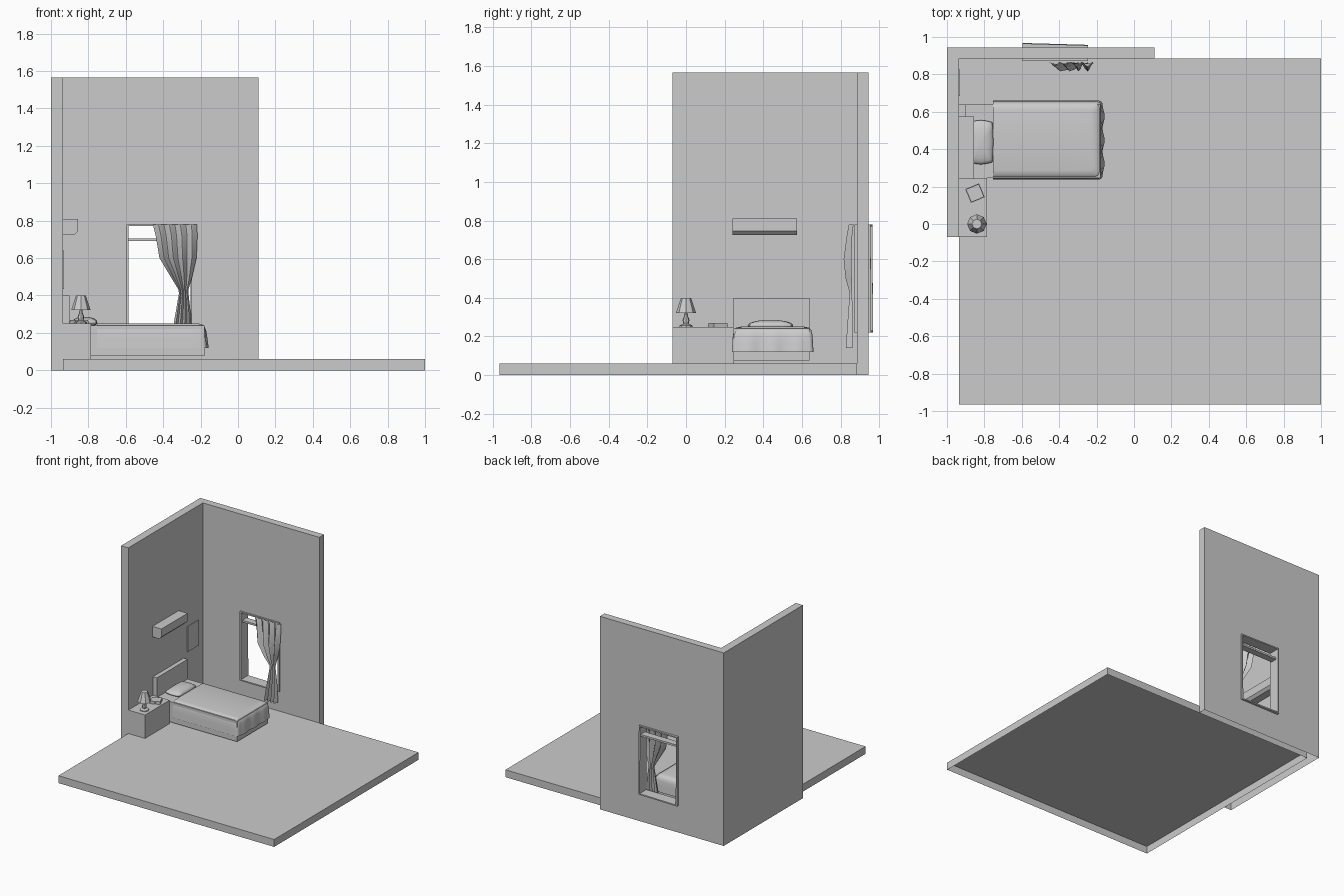
import bpy, bmesh, math
from mathutils import Matrix, Vector

if "Cube" in bpy.data.objects:
    bpy.data.objects.remove(bpy.data.objects["Cube"], do_unlink=True)

GREY = (0.6, 0.6, 0.6, 1)
mat = bpy.data.materials.new("plain_grey")
mat.use_nodes = True
mat.diffuse_color = GREY
mat.node_tree.nodes["Principled BSDF"].inputs["Base Color"].default_value = GREY


def finish(bm, name, smooth=None):
    mesh = bpy.data.meshes.new(name)
    bm.to_mesh(mesh)
    bm.free()
    mesh.materials.append(mat)
    ob = bpy.data.objects.new(name, mesh)
    bpy.context.collection.objects.link(ob)
    if smooth:
        bpy.ops.object.select_all(action='DESELECT')
        ob.select_set(True)
        bpy.context.view_layer.objects.active = ob
        bpy.ops.object.shade_smooth_by_angle(angle=math.radians(smooth))
    return ob


def add_box(bm, lo, hi):
    lo, hi = Vector(lo), Vector(hi)
    m = Matrix.Translation((lo + hi) / 2) @ Matrix.Diagonal((*(hi - lo), 1))
    return bmesh.ops.create_cube(bm, size=1, matrix=m)["verts"]


def box(name, lo, hi):
    bm = bmesh.new()
    add_box(bm, lo, hi)
    return finish(bm, name)


def prism(points, offset):
    """Closed prism from an outline swept along an offset."""
    bm = bmesh.new()
    face = bm.faces.new([bm.verts.new(p) for p in points])
    new = bmesh.ops.extrude_face_region(bm, geom=[face], use_keep_orig=True)
    verts = [g for g in new["geom"] if isinstance(g, bmesh.types.BMVert)]
    bmesh.ops.translate(bm, verts=verts, vec=offset)
    bmesh.ops.recalc_face_normals(bm, faces=bm.faces)
    return bm


def open_bottom(bm):
    under = [f for f in bm.faces if all(v.co.z < 0.001 for v in f.verts)]
    bmesh.ops.delete(bm, geom=under, context='FACES')


def loft(bm, rows, closed=False):
    """Skin between rows of points, returning the vertex rows."""
    grid = [[bm.verts.new(p) for p in row] for row in rows]
    n = len(rows[0])
    for a, b in zip(grid, grid[1:]):
        for i in range(n if closed else n - 1):
            j = (i + 1) % n
            bm.faces.new((a[i], a[j], b[j], b[i]))
    return grid


# Floor slab, hollow underneath
bm = bmesh.new()
add_box(bm, (-0.935, -0.965, 0), (1, 0.885, 0.06))
open_bottom(bm)
finish(bm, "floor")

# L-shaped walls with a window opening
WX0, WX1, WZ0, WZ1 = -0.595, -0.245, 0.22, 0.78
outline = [(-1, -0.07), (-0.935, -0.07), (-0.935, 0.885), (0.11, 0.885), (0.11, 0.945), (-1, 0.945)]
bm = prism([(x, y, 0) for x, y in outline], (0, 0, 1.565))
open_bottom(bm)
for axis, pos in (((1, 0, 0), WX0), ((1, 0, 0), WX1), ((0, 0, 1), WZ0), ((0, 0, 1), WZ1)):
    bmesh.ops.bisect_plane(bm, geom=bm.verts[:] + bm.edges[:] + bm.faces[:],
                           plane_co=Vector(axis) * pos, plane_no=axis)
hole = []
for f in bm.faces:
    c = f.calc_center_median()
    if WX0 < c.x < WX1 and WZ0 < c.z < WZ1 and c.y > 0.88:
        hole.append(f)
bmesh.ops.delete(bm, geom=hole, context='FACES')
finish(bm, "walls")

# Window frame, its outer edge slightly skewed
bm = bmesh.new()
T = 0.01
for x0, x1, z0, z1 in ((WX0, WX0 + T, WZ0, WZ1), (WX1 - T, WX1, WZ0, WZ1),
                       (WX0, WX1, WZ0, WZ0 + T), (WX0, WX1, WZ1 - T, WZ1)):
    add_box(bm, (x0, 0.872, z0), (x1, 0.955, z1))
for v in bm.verts:
    if v.co.y > 0.9:
        v.co.y += 0.01 * (WX1 - v.co.x) / (WX1 - WX0) + 0.005 * (WZ1 - v.co.z)
finish(bm, "window_frame")
box("window_crossbar", (WX0 + T, 0.89, 0.69), (WX1 - T, 0.945, 0.705))

# Curtain gathered by a tie: height, left, right, centre depth, fold depth
bm = bmesh.new()
rows = []
for z, x0, x1, y, amp in ((0.78, -0.455, -0.22, 0.855, 0.012), (0.72, -0.44, -0.217, 0.846, 0.014),
                          (0.6, -0.42, -0.222, 0.836, 0.02), (0.5, -0.36, -0.245, 0.842, 0.016),
                          (0.43, -0.318, -0.265, 0.853, 0.007), (0.41, -0.316, -0.265, 0.853, 0.007),
                          (0.3, -0.335, -0.252, 0.85, 0.012), (0.14, -0.362, -0.245, 0.845, 0.018)):
    rows.append([(x0 + (x1 - x0) * i / 24, y + amp * math.cos(i * math.pi / 3), z) for i in range(25)])
loft(bm, rows)
finish(bm, "curtain", 60)

# Wall shelf with a chamfered lower edge, and a picture panel
profile = [(-0.935, 0.725), (-0.875, 0.725), (-0.855, 0.745), (-0.855, 0.81), (-0.935, 0.81)]
finish(prism([(x, 0.24, z) for x, z in profile], (0, 0.335, 0)), "wall_shelf")
box("wall_picture", (-0.935, 0.685, 0.435), (-0.929, 0.825, 0.64))

# Bed
box("headboard", (-0.935, 0.245, 0.075), (-0.9, 0.64, 0.4))
box("bed_base", (-0.9, 0.245, 0.075), (-0.18, 0.64, 0.24))

# Blanket: U-shaped outlines stacked from hem to top
bm = bmesh.new()
rows = []
for inset, z, wave in ((0, 0.12, 0.011), (0.003, 0.17, 0.008), (0.006, 0.21, 0.004),
                       (0.012, 0.235, 0.001), (0.024, 0.246, 0), (0.05, 0.251, 0)):
    x1, y0, y1, r = -0.168 - inset, 0.237 + inset, 0.66 - inset, 0.022
    row = [(-0.755 + (x1 - r + 0.755) * i / 8, y0, z) for i in range(8)]
    for i in range(5):
        a = math.pi / 8 * i
        row.append((x1 - r + r * math.sin(a), y0 + r - r * math.cos(a), z))
    half = [(x, y0 + y1 - y, z) for x, y, z in reversed(row)]
    for i in range(1, 24):
        t = i / 24
        row.append((x1 + wave * math.sin(3 * math.pi * t) ** 2, y0 + r + (y1 - y0 - 2 * r) * t, z))
    rows.append(row + half)
grid = loft(bm, rows)
bm.faces.new(grid[-1])
bm.faces.new([r[0] for r in grid] + [r[-1] for r in reversed(grid)])
bmesh.ops.recalc_face_normals(bm, faces=bm.faces)
finish(bm, "blanket", 50)

# Pillow: a cushion swollen in the middle
bm = bmesh.new()
bmesh.ops.create_uvsphere(bm, u_segments=24, v_segments=12, radius=1)
for v in bm.verts:
    x, y, z = v.co
    k = 1 / max(abs(x), abs(y), 0.001) * math.hypot(x, y) if math.hypot(x, y) > 0.01 else 1
    k = 1 + (k - 1) * 0.7
    v.co = (-0.82 + 0.068 * x * k, 0.437 + 0.118 * y * k, 0.257 + 0.029 * z)
finish(bm, "pillow", 60)

# Nightstand with lamp and book
box("nightstand", (-0.935, -0.07, 0.06), (-0.785, 0.245, 0.25))


def lathe(name, profile, sides=8):
    bm = bmesh.new()
    rows = [[(-0.84 + r * math.cos(2 * math.pi * i / sides), r * math.sin(2 * math.pi * i / sides), z)
             for i in range(sides)] for r, z in profile]
    grid = loft(bm, rows, closed=True)
    bm.faces.new(grid[0])
    bm.faces.new(grid[-1])
    bmesh.ops.recalc_face_normals(bm, faces=bm.faces)
    finish(bm, name, 40)


lathe("lamp_base", [(0.034, 0.25), (0.034, 0.257), (0.014, 0.265), (0.018, 0.285), (0.01, 0.305), (0.007, 0.33)])
lathe("lamp_shade", [(0.052, 0.322), (0.026, 0.4)])

bm = bmesh.new()
for z, size in ((0.256, 0.08), (0.266, 0.074)):
    half = size / 2
    verts = add_box(bm, (-half, -half, z - 0.006), (half, half, z + 0.004))
bmesh.ops.transform(bm, verts=bm.verts, matrix=Matrix.Translation((-0.85, 0.165, 0)) @ Matrix.Rotation(0.4, 4, 'Z'))
finish(bm, "book")
